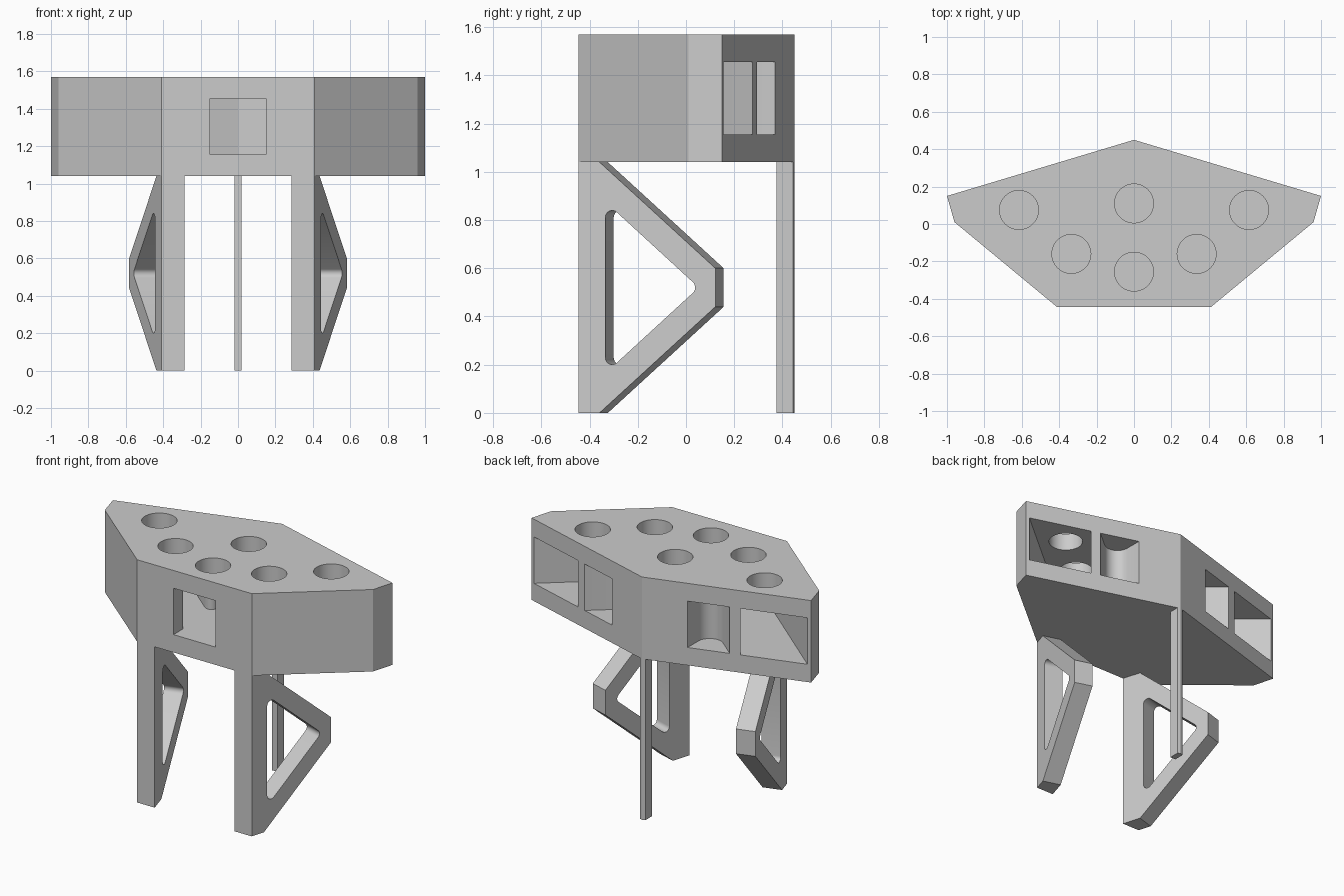
import bpy, bmesh
from math import pi
from mathutils import Vector

cube = bpy.data.objects.get("Cube")
if cube:
    bpy.data.objects.remove(cube, do_unlink=True)

grey = bpy.data.materials.new("light_grey")
grey.use_nodes = True
COLOUR = (0.6, 0.6, 0.6, 1)
grey.diffuse_color = COLOUR
grey.node_tree.nodes["Principled BSDF"].inputs["Base Color"].default_value = COLOUR


def rounded(corners, steps=8):
    """Outline from (x, y, radius) corners, with fillets where radius > 0."""
    pts = [Vector(c[:2]) for c in corners]
    out = []
    for i, corner in enumerate(corners):
        p, r = pts[i], corner[2]
        if not r:
            out.append(p)
            continue
        a = (pts[i - 1] - p).normalized()
        b = (pts[(i + 1) % len(pts)] - p).normalized()
        half = a.angle(b) / 2
        mid = (a + b).normalized()
        from math import sin, cos
        centre = p + mid * (r / sin(half))
        start = p + a * (r * cos(half) / sin(half)) - centre
        end = p + b * (r * cos(half) / sin(half)) - centre
        for k in range(steps + 1):
            t = k / steps
            ang = pi - 2 * half
            out.append(centre + (start * sin((1 - t) * ang) + end * sin(t * ang)) / sin(ang))
    return out


def loft(name, low, high):
    """Solid between two matching 3D outlines."""
    bm = bmesh.new()
    a = [bm.verts.new(p) for p in low]
    b = [bm.verts.new(p) for p in high]
    bm.faces.new(a)
    bm.faces.new(b)
    n = len(a)
    for i in range(n):
        j = (i + 1) % n
        bm.faces.new((a[i], a[j], b[j], b[i]))
    bmesh.ops.recalc_face_normals(bm, faces=bm.faces)
    mesh = bpy.data.meshes.new(name)
    bm.to_mesh(mesh)
    bm.free()
    obj = bpy.data.objects.new(name, mesh)
    bpy.context.collection.objects.link(obj)
    mesh.materials.append(grey)
    return obj


def prism(name, outline, z0, z1):
    return loft(name, [(p[0], p[1], z0) for p in outline], [(p[0], p[1], z1) for p in outline])


def activate(obj):
    bpy.ops.object.select_all(action='DESELECT')
    obj.select_set(True)
    bpy.context.view_layer.objects.active = obj


def cut(obj, cutter):
    cutter.hide_render = True
    activate(obj)
    mod = obj.modifiers.new("cut", 'BOOLEAN')
    mod.operation = 'DIFFERENCE'
    mod.solver = 'EXACT'
    mod.object = cutter
    bpy.ops.object.modifier_apply(modifier=mod.name)
    bpy.data.objects.remove(cutter, do_unlink=True)


def finish(obj):
    activate(obj)
    bpy.ops.object.shade_smooth_by_angle()


def mirrored(half):
    """Close a right-hand outline with its mirror image, skipping points on x = 0."""
    return half + [(-c[0],) + tuple(c[1:]) for c in reversed(half) if c[0] > 0]


# Body block
BASE, TOP = 1.04, 1.57
FLOOR, CEILING = 1.155, 1.455
body = prism("body", mirrored([(0.41, -0.445), (0.96, 0.01), (1, 0.15), (0, 0.45)]), BASE, TOP)

# Branching inner channel, open at the front and at the outer back windows
channel = mirrored([(0.15, -0.55, 0), (0.15, -0.35, 0), (0.372, -0.35, 0), (1.06, 0.225, 0),
                    (0.70, 0.375, 0), (0.15, -0.085, 0.04), (0.15, 0.30, 0), (0, 0.345, 0)])
cut(body, prism("channel_cutter", rounded(channel), FLOOR, CEILING))

# Triangular pockets behind the inner back windows
for side in (1, -1):
    pocket = [(side * 0.27, 0.087, 0.08), (side * 0.60, 0.362, 0), (side * 0.27, 0.5, 0)]
    cut(body, prism("pocket_cutter", rounded(pocket), FLOOR, CEILING))

# Round sockets in the top
for x, y in [(0, 0.11), (0, -0.255), (0.335, -0.16), (-0.335, -0.16), (0.615, 0.075), (-0.615, 0.075)]:
    bpy.ops.mesh.primitive_cylinder_add(vertices=48, radius=0.104, depth=0.4, location=(x, y, 1.5))
    cut(body, bpy.context.object)
finish(body)

# Front legs: slanted plates with a rounded triangular opening
ALONG = Vector((0.29, 0.957, 0))
OUT = Vector((0.957, -0.29, 0))
ORIGIN = Vector((0.41, -0.445, 0))


def plate_point(s, z, depth, side):
    p = ORIGIN + ALONG * s - OUT * depth
    return (p.x * side, p.y, z)


THICK = 0.12
profile = [(0, 0), (0.09, 0), (0.592, 0.44), (0.592, 0.6), (0.09, BASE), (0, BASE)]
opening = rounded([(0.115, 0.164, 0.03), (0.52, 0.52, 0.03), (0.115, 0.876, 0.03)])
for side, label in ((1, "left"), (-1, "right")):
    leg = loft(label + "_front_leg",
               [plate_point(s, z, 0, side) for s, z in profile],
               [plate_point(s if s else -0.036, z, THICK, side) for s, z in profile])
    cut(leg, loft("opening_cutter",
                  [plate_point(s, z, -0.1, side) for s, z in opening],
                  [plate_point(s, z, THICK + 0.1, side) for s, z in opening]))
    finish(leg)

# Thin back leg
prism("back_leg", mirrored([(0.02, 0.375), (0.02, 0.444), (0, 0.45)]), 0, BASE)
